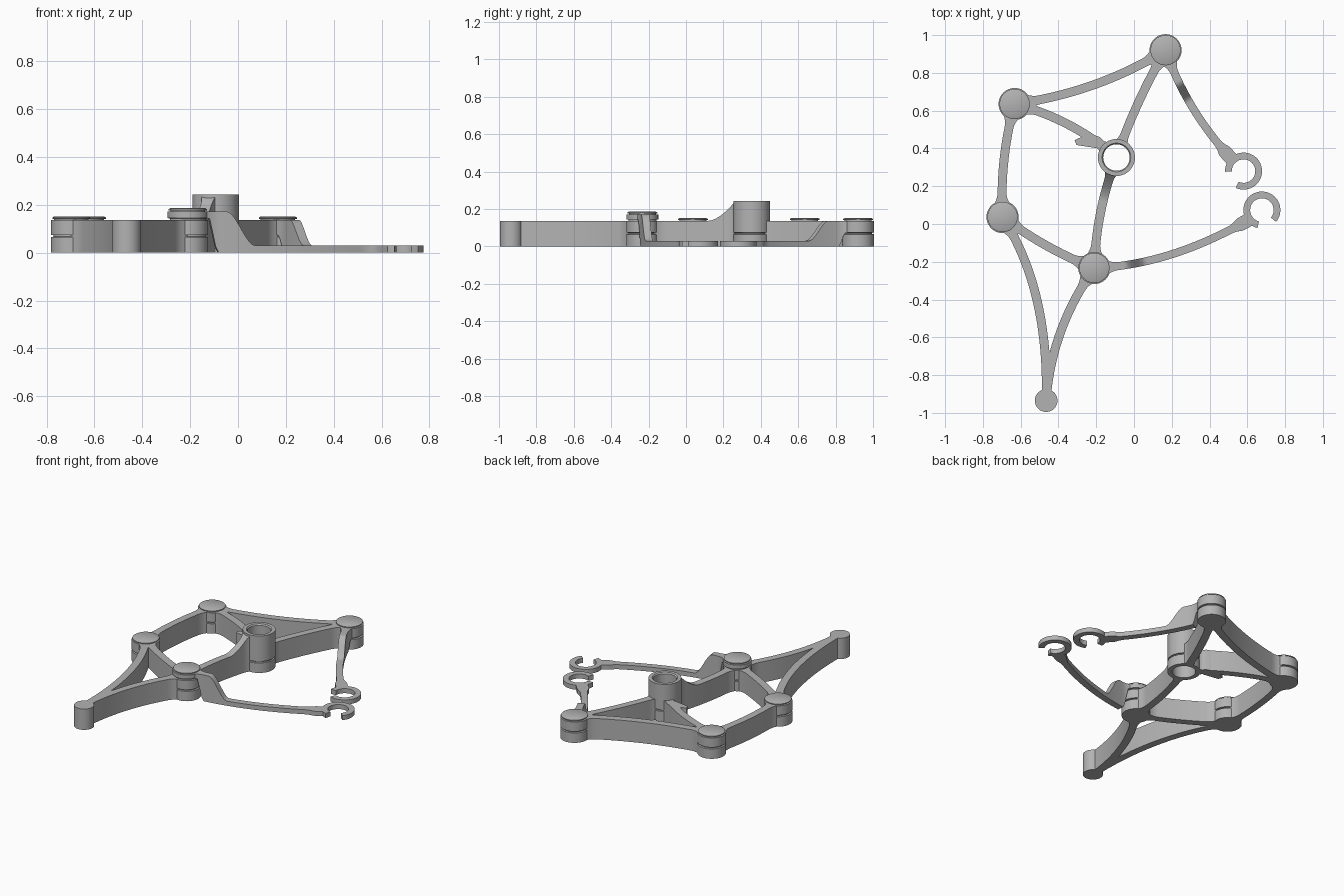
import bpy, bmesh, math
from mathutils import Vector

cube = bpy.data.objects.get("Cube")
if cube:
    bpy.data.objects.remove(cube, do_unlink=True)

grey = bpy.data.materials.new("plain_grey")
grey.use_nodes = True
color = (0.45, 0.45, 0.45, 1)
grey.diffuse_color = color
grey.node_tree.nodes["Principled BSDF"].inputs["Base Color"].default_value = color

H = 0.137      # height of the links
SEAM = 0.07    # height of the split between stacked knuckles


def finish(name, bm):
    bmesh.ops.remove_doubles(bm, verts=bm.verts, dist=1e-5)
    bmesh.ops.recalc_face_normals(bm, faces=bm.faces)
    mesh = bpy.data.meshes.new(name)
    bm.to_mesh(mesh)
    bm.free()
    mesh.materials.append(grey)
    ob = bpy.data.objects.new(name, mesh)
    bpy.context.collection.objects.link(ob)
    bpy.ops.object.select_all(action='DESELECT')
    ob.select_set(True)
    bpy.context.view_layer.objects.active = ob
    bpy.ops.object.shade_smooth_by_angle(angle=math.radians(30))
    return ob


def loft(name, sections, closed=False):
    """Skin a row of equal cross-sections, capping the ends when open."""
    bm = bmesh.new()
    rows = [[bm.verts.new(p) for p in s] for s in sections]
    n = len(rows[0])
    pairs = list(zip(rows, rows[1:]))
    if closed:
        pairs.append((rows[-1], rows[0]))
    else:
        bm.faces.new(rows[0])
        bm.faces.new(rows[-1])
    for a, b in pairs:
        for i in range(n):
            j = (i + 1) % n
            bm.faces.new((a[i], a[j], b[j], b[i]))
    return finish(name, bm)


def lathe(name, centre, profile, start=0, end=360, steps=48):
    """Turn a closed (radius, z) profile about a vertical axis."""
    full = end - start == 360
    sections = []
    for i in range(steps if full else steps + 1):
        a = math.radians(start + (end - start) * i / steps)
        sections.append([(centre[0] + r * math.cos(a), centre[1] + r * math.sin(a), z)
                         for r, z in profile])
    return loft(name, sections, full)


def disc(name, centre, profile):
    """Solid turned part: outline from the bottom centre to the top centre."""
    bm = bmesh.new()
    n = 48
    rings = []
    for r, z in profile:
        rings.append([bm.verts.new((centre[0] + r * math.cos(math.tau * i / n),
                                    centre[1] + r * math.sin(math.tau * i / n), z))
                      for i in range(n)])
    for a, b in zip(rings, rings[1:]):
        for i in range(n):
            j = (i + 1) % n
            bm.faces.new((a[i], a[j], b[j], b[i]))
    bm.faces.new(rings[0])
    bm.faces.new(rings[-1])
    return finish(name, bm)


def smooth(x, lo, hi):
    t = min(1, max(0, (x - lo) / (hi - lo)))
    return t * t * (3 - 2 * t)


def bar(name, start, mid, end, trims, width=0.047, flare=(0.035, 0.035),
        top=lambda a, b: H, bottom=lambda a, b: 0, steps=64):
    """Curved upright strip; top and bottom depend on distance to each end."""
    p0, m, p1 = Vector(start), Vector(mid), Vector(end)
    c = 2 * m - (p0 + p1) / 2
    sections = []
    for i in range(steps + 1):
        t = i / steps
        p = (1 - t) ** 2 * p0 + 2 * t * (1 - t) * c + t * t * p1
        a, b = (p - p0).length, (p - p1).length
        if a < trims[0] or b < trims[1]:
            continue
        d = ((1 - t) * (c - p0) + t * (p1 - c)).normalized()
        w = width
        for dist, f in ((a, flare[0]), (b, flare[1])):
            w += f * max(0, 1 - max(0, dist - 0.07) / 0.06) ** 2
        s = Vector((-d.y, d.x)) * w / 2
        lo, hi = bottom(a, b), top(a, b)
        l, r = p + s, p - s
        sections.append([(l.x, l.y, lo), (r.x, r.y, lo), (r.x, r.y, hi), (l.x, l.y, hi)])
    return loft(name, sections)


# Pivot positions
back = (0.167, 0.92)
back_right = (-0.632, 0.635)
middle_right = (-0.696, 0.037)
front_mid = (-0.21, -0.233)
front_tip = (-0.465, -0.935)
hub = (-0.093, 0.352)


# Knuckles: grooved stacks with a raised button on top
def knuckle(name, centre, seams, height):
    r = 0.085
    outline = [(r, 0)]
    for z in seams:
        outline += [(r, z - 0.005), (r - 0.01, z - 0.003), (r - 0.01, z + 0.003), (r, z + 0.005)]
    outline += [(r, height), (0.072, height), (0.072, height + 0.004), (0.08, height + 0.005),
                (0.08, height + 0.01), (0.073, height + 0.014)]
    disc(name, centre, outline)


knuckle("back_knuckle", back, [SEAM], H)
knuckle("back_right_knuckle", back_right, [SEAM], H)
knuckle("middle_right_knuckle", middle_right, [SEAM], H)
knuckle("front_knuckle", front_mid, [SEAM, 0.14], 0.172)

# Rounded post at the front tip
disc("front_tip_post", front_tip, [(0.06, 0), (0.06, H)])

# Open tube hub with a seam and a chamfered mouth
lathe("hub_tube", hub, [(0.07, 0), (0.098, 0), (0.098, 0.065), (0.09, 0.067), (0.09, 0.073),
                        (0.098, 0.075), (0.098, 0.243), (0.076, 0.243), (0.07, 0.235)])

# Links between the pivots
K, T = 0.05, 0.08
bar("back_link", back, (-0.21, 0.738), back_right, (K, K))
bar("right_link", back_right, (-0.688, 0.34), middle_right, (K, K))
bar("cross_link", middle_right, (-0.457, -0.118), front_mid, (K, K))
bar("front_outer_link", middle_right, (-0.515, -0.397), front_tip, (K, 0.02), flare=(0.035, 0))
bar("front_inner_link", front_mid, (-0.388, -0.57), front_tip, (K, 0.02), flare=(0.035, 0))
bar("hub_back_link", back, (0.022, 0.64), hub, (K, T))
bar("hub_right_link", back_right, (-0.345, 0.525), hub, (K, T))
bar("hub_front_link", front_mid, (-0.177, 0.06), hub, (K, T),
    top=lambda a, b: H + 0.1 * max(0, 1 - max(0, b - 0.09) / 0.15) ** 1.7)

# Stop finger beside the hub
finger = [(-0.246, 0.482), (-0.262, 0.468), (-0.315, 0.444), (-0.304, 0.418),
          (-0.2, 0.402), (-0.19, 0.415), (-0.155, 0.434), (-0.18, 0.46)]
loft("stop_finger", [[(x, y, z) for x, y in finger] for z in (0, H)])

# Long low arms stepping down from the knuckles to open hooks
THIN = 0.03
bar("back_hook_arm", back, (0.313, 0.612), (0.525, 0.335), (0.07, 0), width=0.042,
    flare=(0.04, 0.03),
    top=lambda a, b: H + (THIN - H) * smooth(a, 0.18, 0.30),
    bottom=lambda a, b: (SEAM + 0.003) * (1 - min(1, max(0, (a - 0.09) / 0.025))))
bar("front_hook_arm", front_mid, (0.2, -0.16), (0.62, 0.03), (0.07, 0), width=0.042,
    flare=(0.03, 0.03),
    top=lambda a, b: 0.172 + (THIN - 0.172) * smooth(a, 0.16, 0.28),
    bottom=lambda a, b: 0.142 * (1 - min(1, max(0, (a - 0.09) / 0.03))))

hook = [(0.062, 0), (0.098, 0), (0.098, THIN), (0.062, THIN)]
lathe("back_hook", (0.58, 0.28), hook, -115, 182)
lathe("front_hook", (0.677, 0.074), hook, -40, 256)
